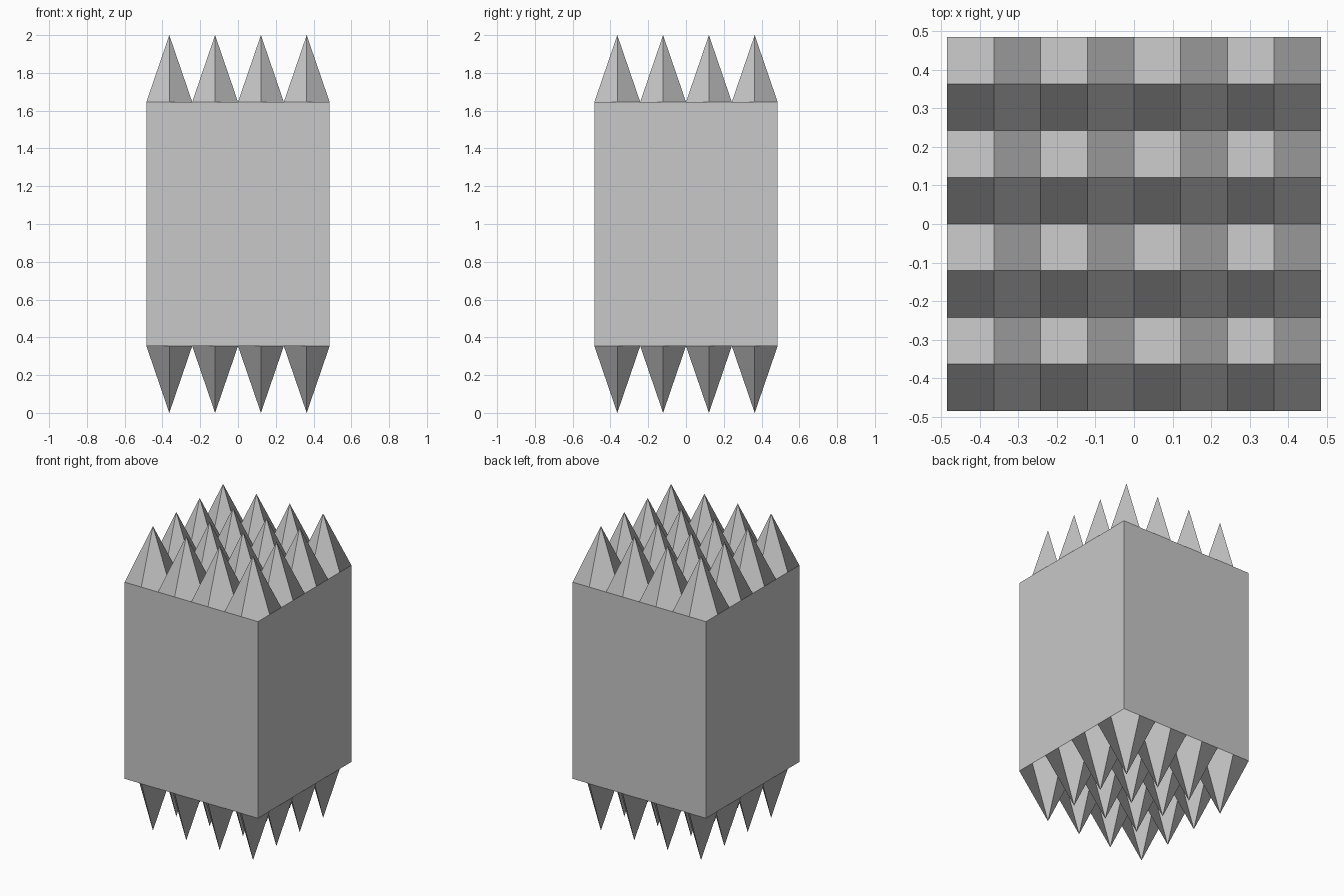
import bpy, bmesh
from math import pi
from mathutils import Matrix

if "Cube" in bpy.data.objects:
    bpy.data.objects.remove(bpy.data.objects["Cube"])

HALF = 0.485      # half width of the square block
CENTRE = 1.0      # mid height
BLOCK = 0.646     # half height of the block
TIP = 1.0         # tip height above the middle
CELLS = 8         # two grid cells per spike

grey = bpy.data.materials.new("plain_grey")
grey.use_nodes = True
colour = (0.58, 0.58, 0.58, 1)
grey.diffuse_color = colour
grey.node_tree.nodes["Principled BSDF"].inputs["Base Color"].default_value = colour


def add_object(name, bm):
    mesh = bpy.data.meshes.new(name)
    bm.to_mesh(mesh)
    bm.free()
    mesh.materials.append(grey)
    obj = bpy.data.objects.new(name, mesh)
    obj.location.z = CENTRE
    bpy.context.collection.objects.link(obj)


def spike_sheet(name, turn):
    """Square grid whose odd crossings are pulled out into spikes."""
    bm = bmesh.new()
    step = 2 * HALF / CELLS
    grid = [[bm.verts.new((i * step - HALF, j * step - HALF,
                           TIP if i % 2 and j % 2 else BLOCK))
             for j in range(CELLS + 1)] for i in range(CELLS + 1)]
    for i in range(CELLS):
        for j in range(CELLS):
            bm.faces.new((grid[i][j], grid[i + 1][j],
                          grid[i + 1][j + 1], grid[i][j + 1]))
    bm.transform(Matrix.Rotation(turn, 4, "X"))
    add_object(name, bm)


# Block: four plain walls, open where the spike sheets close it
bm = bmesh.new()
bmesh.ops.create_cube(bm, size=2, matrix=Matrix.Diagonal((HALF, HALF, BLOCK, 1)))
caps = [f for f in bm.faces if abs(f.normal.z) > 0.5]
bmesh.ops.delete(bm, geom=caps, context="FACES_ONLY")
add_object("block_walls", bm)

# Spikes above, and the same sheet turned over below
spike_sheet("top_spikes", 0)
spike_sheet("bottom_spikes", pi)
